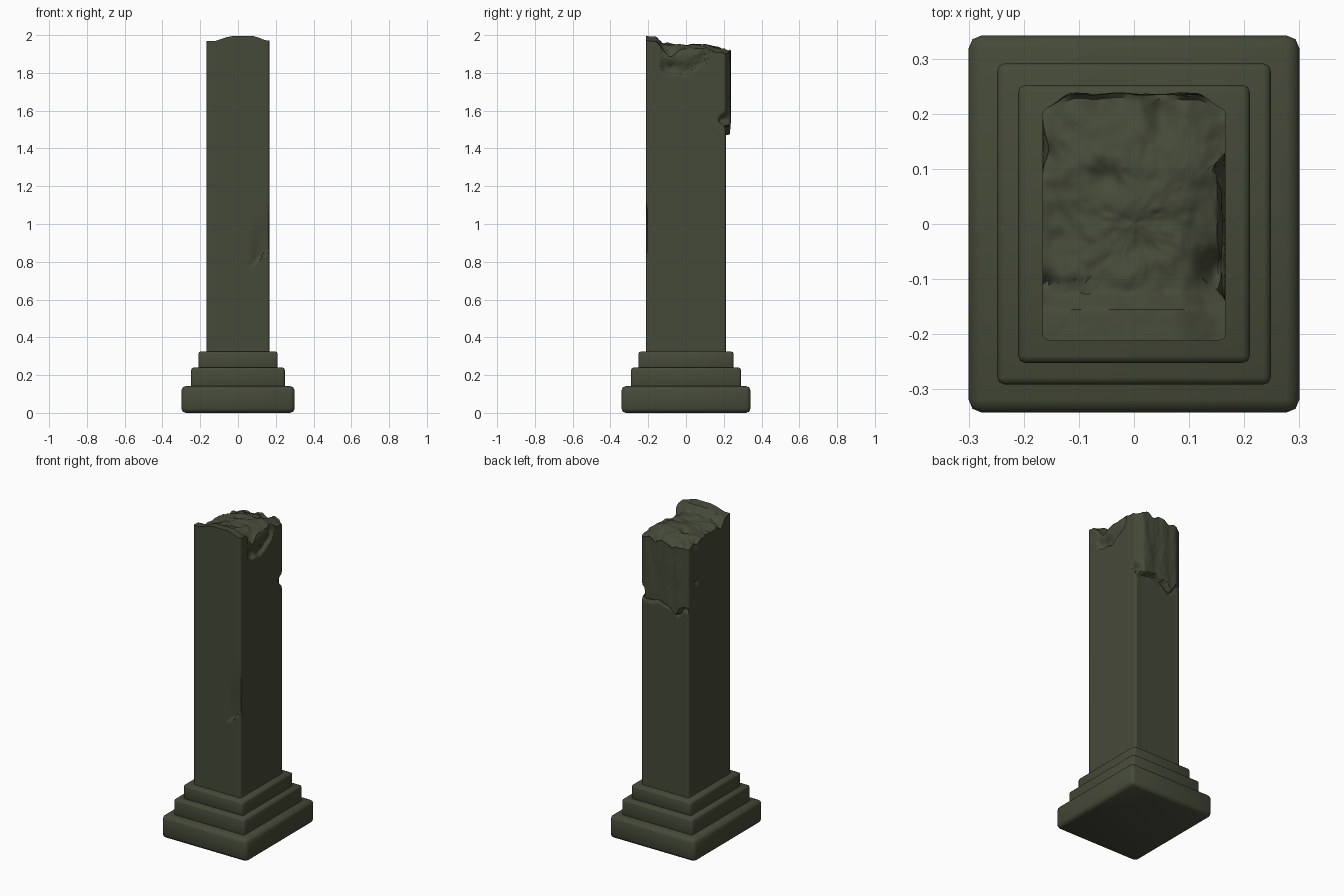
import bpy, bmesh, math
from mathutils import Vector, noise

if "Cube" in bpy.data.objects:
    bpy.data.objects.remove(bpy.data.objects["Cube"])

stone = bpy.data.materials.new("dark olive stone")
stone.diffuse_color = (0.060, 0.068, 0.040, 1)
stone.use_nodes = True
stone.node_tree.nodes["Principled BSDF"].inputs["Base Color"].default_value = stone.diffuse_color


def finish(bm, name, angle):
    bmesh.ops.recalc_face_normals(bm, faces=bm.faces)
    me = bpy.data.meshes.new(name)
    bm.to_mesh(me)
    bm.free()
    me.materials.append(stone)
    ob = bpy.data.objects.new(name, me)
    bpy.context.collection.objects.link(ob)
    bpy.ops.object.select_all(action='DESELECT')
    ob.select_set(True)
    bpy.context.view_layer.objects.active = ob
    bpy.ops.object.shade_smooth_by_angle(angle=math.radians(angle))


# Stepped plinth: softened slabs
def slab(name, hx, hy, z0, z1, bevel):
    bm = bmesh.new()
    bmesh.ops.create_cube(bm, size=1)
    for v in bm.verts:
        v.co = Vector((v.co.x * 2 * hx, v.co.y * 2 * hy, z0 + (v.co.z + .5) * (z1 - z0)))
    bmesh.ops.bevel(bm, geom=bm.edges[:], offset=bevel, segments=2, profile=.5, affect='EDGES')
    finish(bm, name, 50)


slab("plinth_bottom", .30, .342, 0, .142, .024)
slab("plinth_middle", .248, .291, .13, .24, .013)
slab("plinth_top", .21, .252, .23, .325, .013)

# Broken shaft
HX, HY, R = .166, .211, .012
Z0, ZB = .31, 1.42


def smooth(a, b, x):
    t = min(1, max(0, (x - a) / (b - a)))
    return t * t * (3 - 2 * t)


def lerp_table(table, x):
    for (a, p), (b, q) in zip(table, table[1:]):
        if x <= b:
            return p + (q - p) * max(0, (x - a) / (b - a))
    return table[-1][1]


def rough(x, y, z, f):
    return noise.fractal(Vector((x, y, z)) * f, 1.0, 2.0, 4)


# dents in the broken top: x, y, radius, depth
TOP_DENTS = [(.15, -.08, .05, .05), (-.16, .12, .04, .03), (-.16, -.105, .025, .02),
             (-.05, .08, .04, .02), (-.06, .22, .03, .025), (.05, .2, .035, .025)]
RIDGE = [(-.22, 1.996), (-.155, 1.99), (-.125, 1.955), (.02, 1.945), (.1, 1.952), (.2, 1.925), (.24, 1.91)]


def top(x, y):
    z = lerp_table(RIDGE, y)
    z -= .026 * smooth(.05, .15, abs(x - .02)) * (1 if y < -.1 else .8)
    for dx, dy, r, d in TOP_DENTS:
        z -= d * math.exp(-((x - dx) ** 2 + (y - dy) ** 2) / (r * r * .5))
    return min(2.0, z + .012 * rough(x, y, 3, 14) * (1 if y > -.14 else .3))


# chips in the sides: x, y, z, radius, depth
CHIPS = [(HX, HY, 1.55, .035, .03), (-HX, .13, 1.66, .025, .014),
         (HX, -.08, 1.83, .03, .012), (-HX, .14, 1.9, .04, .012)]


def weather(x, y, z):
    p = Vector((x, y, z))
    n = rough(x, y, z, 16)
    # thick crust left standing on the upper back
    if y > HY - .002:
        edge = 1.52 - .05 * math.exp(-((x + .09) / .03) ** 2) + .02 * math.sin(x * 40) * .5 + .01 * n
        width = 1 - smooth(.115, .162, abs(x))
        p.y += .026 * smooth(edge - .004, edge + .006, z) * width
        p.y += .005 * rough(x, 0, z * .3, 18) * smooth(edge, edge + .02, z) * width - .002 * width
        p.y -= .010 * math.exp(-((z - edge + .01) / .012) ** 2)
        p.y = min(p.y, .238)
    # gouge on the upper right face
    if x > HX - .004:
        low = lerp_table([(-.14, 1.80), (0, 1.79), (.05, 1.82), (.13, 1.88)], y) + .018 * n
        g = smooth(-.14, -.115, y) * (1 - smooth(.1, .13, y))
        p.x -= g * (.022 * smooth(low - .006, low + .012, z) * (1 - .75 * smooth(low + .02, low + .09, z))
                    + .010 * smooth(1.88, 1.93, z + .02 * n))
    # slanted chip low on the front right corner
    if y < -HY + .004 and x > .05:
        s = z - (.77 + (x - .06) * .9)
        p.y += .016 * smooth(-.008, .004, s) * (1 - smooth(.01, .28, s)) * smooth(.055, .11, x)
    for cx, cy, cz, r, d in CHIPS:
        k = d * math.exp(-(Vector((x, y, z)) - Vector((cx, cy, cz))).length_squared / (r * r * .5))
        p.x -= k * math.copysign(1, cx)
        if abs(cy) == HY:
            p.y -= k
    return p


# rounded rectangle outline
outline = []
corners = [(HX, HY), (-HX, HY), (-HX, -HY), (HX, -HY)]
for i, (cx, cy) in enumerate(corners):
    ox, oy = cx - math.copysign(R, cx), cy - math.copysign(R, cy)
    for k in range(5):
        a = math.pi / 2 * (i + k / 4)
        outline.append((ox + R * math.cos(a), oy + R * math.sin(a)))
    nx, ny = corners[(i + 1) % 4]
    ex, ey = nx - math.copysign(R, nx), ny - math.copysign(R, ny)
    a = math.pi / 2 * (i + 1)
    ex, ey = ex + R * math.cos(a), ey + R * math.sin(a)
    sx, sy = outline[-1]
    for k in range(1, 40):
        outline.append((sx + (ex - sx) * k / 40, sy + (ey - sy) * k / 40))

levels = [Z0, .5, .7] + [.74 + .008 * i for i in range(30)] + [1.0 + .06 * i for i in range(7)]
bm = bmesh.new()
rings = [[bm.verts.new(weather(x, y, z)) for x, y in outline] for z in levels]
for i in range(101):
    rings.append([bm.verts.new(weather(x, y, ZB + (top(x, y) - ZB) * i / 100)) for x, y in outline])
bm.faces.new(rings[0])
# broken top surface as shrinking rings
rim = [v.co.copy() for v in rings[-1]]
for i in range(1, 30):
    s = 1 - i / 30
    rings.append([bm.verts.new((c.x * s, c.y * s, top(c.x * s, c.y * s))) for c in rim])
n = len(outline)
for a, b in zip(rings, rings[1:]):
    for i in range(n):
        j = (i + 1) % n
        bm.faces.new((a[i], a[j], b[j], b[i]))
peak = bm.verts.new((0, 0, top(0, 0)))
for i in range(n):
    bm.faces.new((rings[-1][i], rings[-1][(i + 1) % n], peak))
finish(bm, "broken_shaft", 40)
